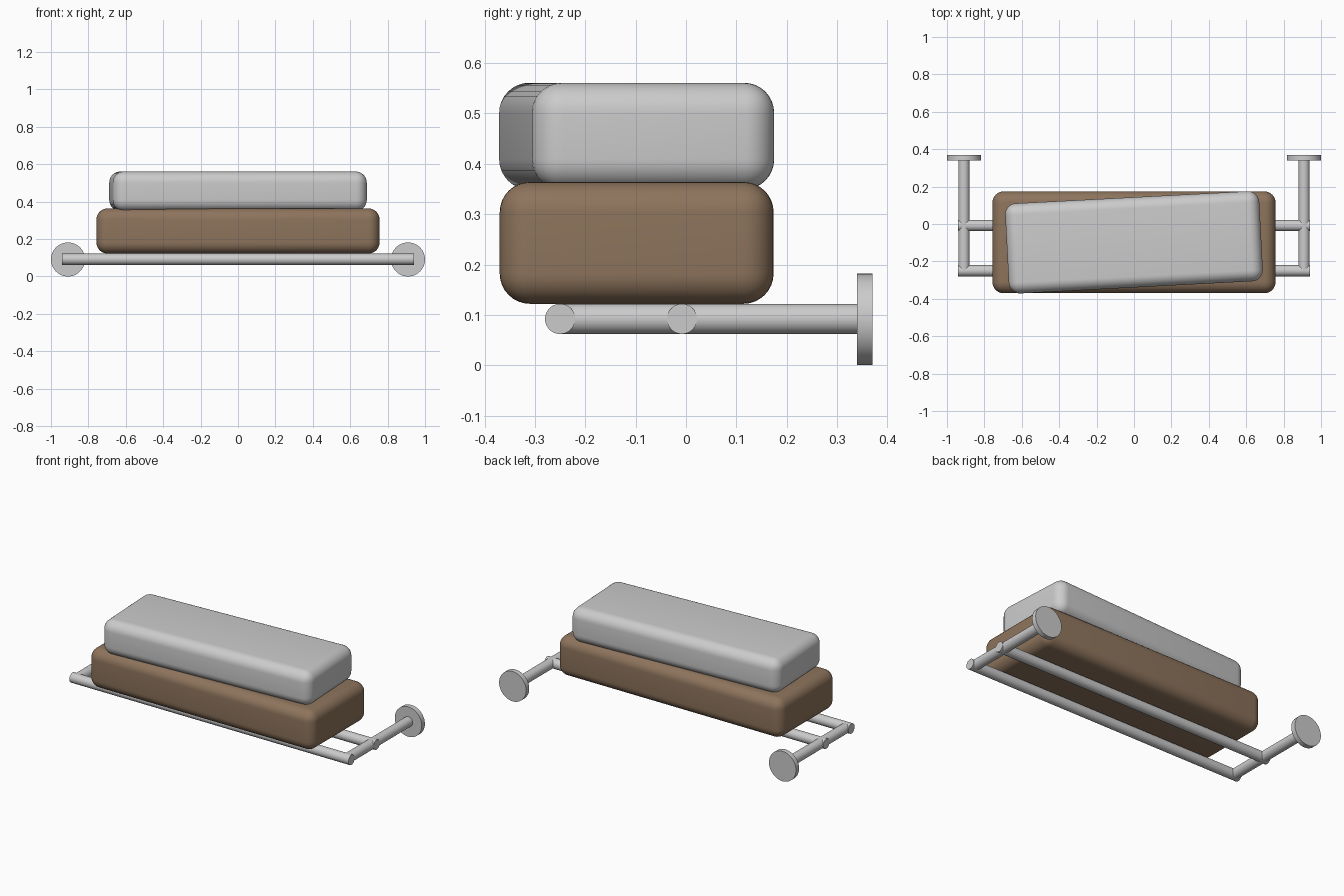
import bpy
import math

if "Cube" in bpy.data.objects:
    bpy.data.objects.remove(bpy.data.objects["Cube"])


def material(name, rgb):
    m = bpy.data.materials.new(name)
    m.diffuse_color = (*rgb, 1)
    m.use_nodes = True
    m.node_tree.nodes["Principled BSDF"].inputs["Base Color"].default_value = m.diffuse_color
    return m


GREY = material("light_grey", (0.6, 0.6, 0.6))
BROWN = material("towel_brown", (0.27, 0.175, 0.108))


def finish(ob, name, mat, angle=40):
    ob.name = name
    ob.data.materials.append(mat)
    bpy.ops.object.shade_smooth_by_angle(angle=math.radians(angle))


def rod(name, radius, length, centre, axis):
    rot = (0, math.pi / 2, 0) if axis == "x" else (math.pi / 2, 0, 0)
    bpy.ops.mesh.primitive_cylinder_add(vertices=48, radius=radius, depth=length,
                                        location=centre, rotation=rot)
    finish(bpy.context.object, name, GREY)


def towel(name, size, centre, angle, mat):
    bpy.ops.mesh.primitive_cube_add(size=1, location=centre)
    ob = bpy.context.object
    ob.scale = size
    bpy.ops.object.transform_apply(location=False, rotation=False, scale=True)
    ob.rotation_euler.z = math.radians(angle)
    bevel = ob.modifiers.new("rounded", "BEVEL")
    bevel.width = 0.06
    bevel.segments = 8
    bpy.ops.object.modifier_apply(modifier="rounded")
    finish(ob, name, mat)


Z = 0.091
# Wall discs and arms on both sides
for side, x in (("left", -0.909), ("right", 0.909)):
    rod(side + "_wall_disc", 0.091, 0.03, (x, 0.355, Z), "y")
    rod(side + "_arm", 0.03, 0.60, (x, 0.05, Z + 0.001), "y")

# Cross bars
for name, y in (("front_bar", -0.25), ("rear_bar", -0.008)):
    rod(name, 0.03, 1.88, (0, y, Z + 0.001), "x")

# Stacked folded towels, the upper one slightly turned
towel("lower_towel", (1.514, 0.544, 0.242), (0, -0.098, 0.243), 0, BROWN)
towel("upper_towel", (1.36, 0.482, 0.212), (0, -0.098, 0.455), 3, GREY)
